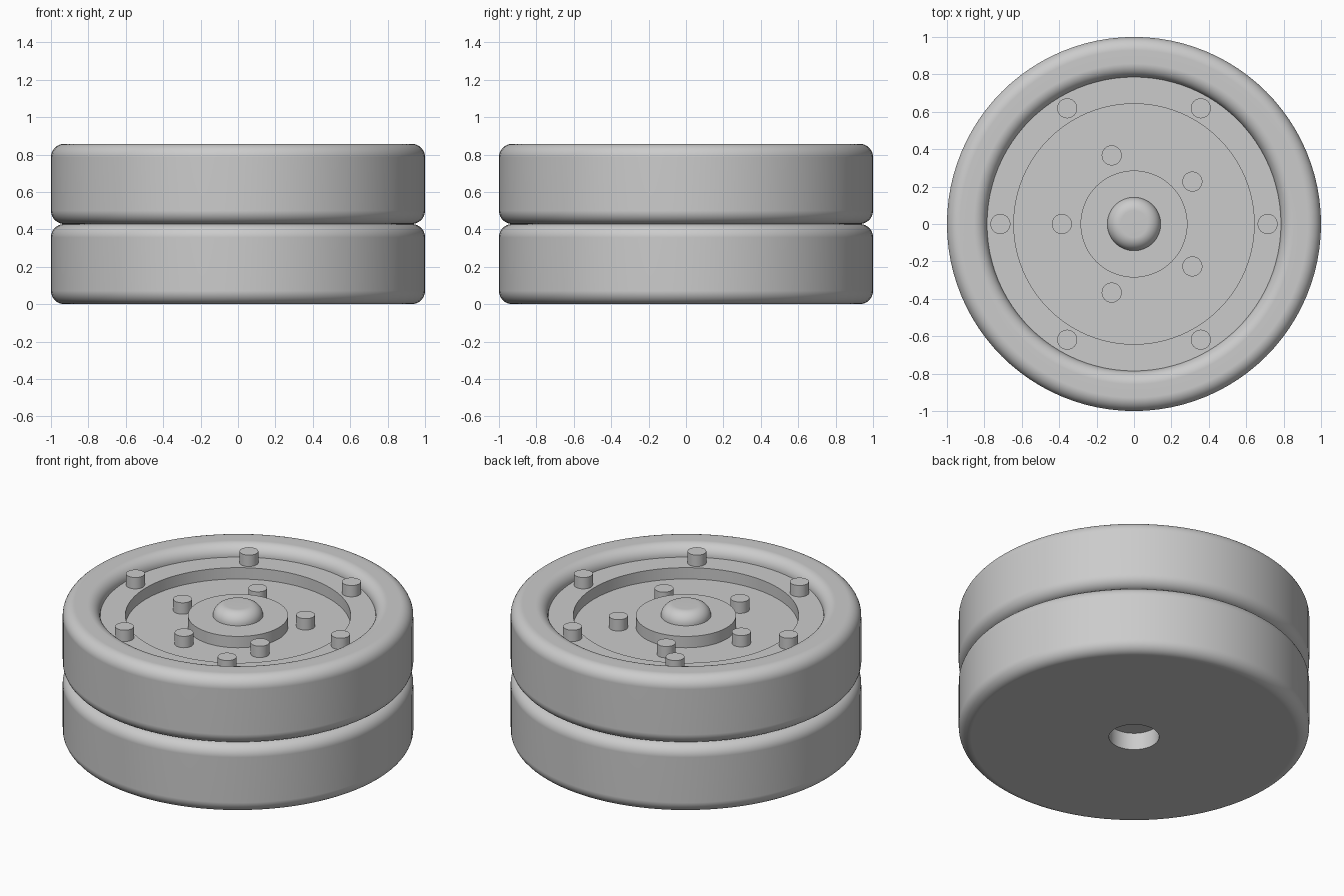
import bpy, bmesh, math

cube = bpy.data.objects.get("Cube")
if cube:
    bpy.data.objects.remove(cube, do_unlink=True)

U = 1 / 14          # one design unit; the wheels are 28 units across
SEGMENTS = 96

grey = bpy.data.materials.new("plain_grey")
grey.use_nodes = True
colour = (0.6, 0.6, 0.6, 1)
grey.diffuse_color = colour
grey.node_tree.nodes["Principled BSDF"].inputs["Base Color"].default_value = colour


def arc(r, z, start, end, radius=1, steps=10):
    """Rounded corner of a profile, angles in degrees."""
    points = []
    for i in range(steps + 1):
        a = math.radians(start + (end - start) * i / steps)
        points.append((r + radius * math.cos(a), z + radius * math.sin(a)))
    return points


def lathe(name, profile, segments=SEGMENTS, centre=(0, 0)):
    """Turn a (radius, height) profile, listed bottom to top, around z."""
    bm = bmesh.new()
    rings = []
    for i in range(segments):
        a = math.tau * i / segments
        rings.append([bm.verts.new((r * U * math.cos(a), r * U * math.sin(a), z * U))
                      for r, z in profile])
    for i in range(segments):
        here, after = rings[i], rings[(i + 1) % segments]
        for j in range(len(profile) - 1):
            bm.faces.new((here[j], after[j], after[j + 1], here[j + 1]))
    bmesh.ops.remove_doubles(bm, verts=bm.verts, dist=1e-5)
    mesh = bpy.data.meshes.new(name)
    bm.to_mesh(mesh)
    bm.free()
    mesh.materials.append(grey)
    obj = bpy.data.objects.new(name, mesh)
    obj.location = (centre[0] * U, centre[1] * U, 0)
    bpy.context.collection.objects.link(obj)
    bpy.ops.object.select_all(action='DESELECT')
    obj.select_set(True)
    bpy.context.view_layer.objects.active = obj
    bpy.ops.object.shade_smooth_by_angle(angle=math.radians(30))
    normals = obj.modifiers.new("flat_normals", 'WEIGHTED_NORMAL')
    normals.keep_sharp = True
    return obj


def bolt_circle(name, count, radius, base, phase):
    for i in range(count):
        a = math.radians(phase) + math.tau * i / count
        lathe(f"{name}_{i + 1}", [(0.75, base), (0.75, base + 1), (0, base + 1)],
              32, (radius * math.cos(a), radius * math.sin(a)))


# Twin tires with an axle socket underneath and a rim ledge on top
tires = [(0, 1.5), (2, 1.5), (2, 0)]
for bottom in (0, 6):
    tires += arc(13, bottom + 1, -90, 0) + arc(13, bottom + 5, 0, 90)
tires += arc(12, 11, 90, 180) + [(9, 11)]
lathe("twin_tires", tires)

# Recessed wheel disc
lathe("wheel_disc", [(9, 11), (9, 10), (4, 10)])

# Raised hub and rounded cap
lathe("hub", [(4, 10), (4, 11), (2, 11)])
lathe("hub_cap", arc(1, 11, 0, 90) + [(0, 12)])

# Bolts on the ledge and on the disc
bolt_circle("rim_bolt", 6, 10, 11, 0)
bolt_circle("disc_bolt", 5, 5.4, 10, 36)
